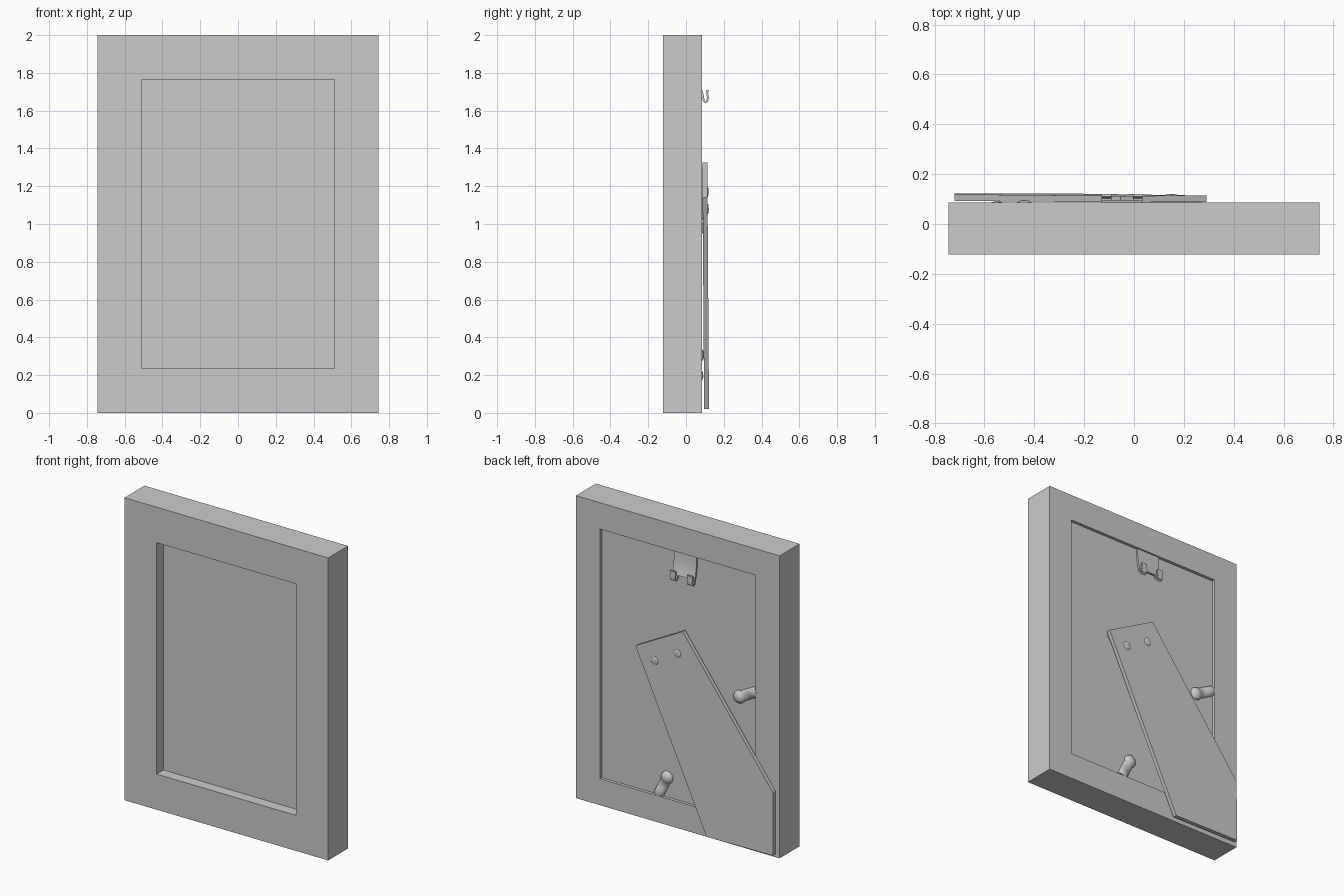
import bpy, bmesh, math
from mathutils import Vector

cube = bpy.data.objects.get("Cube")
if cube:
    bpy.data.objects.remove(cube, do_unlink=True)

grey = bpy.data.materials.new("plain grey")
grey.use_nodes = True
GREY = (0.6, 0.6, 0.6, 1)
grey.diffuse_color = GREY
grey.node_tree.nodes["Principled BSDF"].inputs["Base Color"].default_value = GREY

HALF_W, HEIGHT = 0.745, 2.0
FRONT, BACK, PANEL_BACK = -0.122, 0.086, 0.066


def finish(name, bm, smooth=None):
    bmesh.ops.recalc_face_normals(bm, faces=bm.faces)
    mesh = bpy.data.meshes.new(name)
    bm.to_mesh(mesh)
    bm.free()
    mesh.materials.append(grey)
    obj = bpy.data.objects.new(name, mesh)
    bpy.context.collection.objects.link(obj)
    if smooth:
        bpy.ops.object.select_all(action="DESELECT")
        obj.select_set(True)
        bpy.context.view_layer.objects.active = obj
        bpy.ops.object.shade_smooth_by_angle(angle=math.radians(smooth))
    return obj


def prism(bm, near, far):
    """Solid between two matching outlines."""
    a = [bm.verts.new(p) for p in near]
    b = [bm.verts.new(p) for p in far]
    bm.faces.new(a)
    bm.faces.new(b[::-1])
    for i in range(len(a)):
        j = (i + 1) % len(a)
        bm.faces.new((a[i], a[j], b[j], b[i]))


def ribbon(bm, path, thick, x0, x1):
    """Bent strip: a path of (y, z) points, thickened and extruded along x."""
    pts = [Vector(p) for p in path]
    left, right = [], []
    for i, p in enumerate(pts):
        d = (pts[min(i + 1, len(pts) - 1)] - pts[max(i - 1, 0)]).normalized()
        n = Vector((-d.y, d.x)) * thick / 2
        left.append(p + n)
        right.append(p - n)
    outline = left + right[::-1]
    prism(bm, [(x0, p.x, p.y) for p in outline], [(x1, p.x, p.y) for p in outline])


# Frame with its front and back panels: rectangular rings of (margin, depth)
bm = bmesh.new()
rings = []
for m, y in ((0.235, -0.05), (0.235, FRONT), (0, FRONT), (0, BACK),
             (0.175, BACK), (0.175, PANEL_BACK)):
    x, lo, hi = HALF_W - m, m, HEIGHT - m
    rings.append([bm.verts.new(p) for p in ((-x, y, lo), (x, y, lo), (x, y, hi), (-x, y, hi))])
for a, b in zip(rings, rings[1:]):
    for i in range(4):
        j = (i + 1) % 4
        bm.faces.new((a[i], a[j], b[j], b[i]))
bm.faces.new(rings[0])
bm.faces.new(rings[-1])
finish("frame", bm)

# Folded stand leg, leaning slightly outward toward the foot
outline = ((0.29, 1.14), (-0.055, 1.325), (-0.72, 0.44), (-0.72, 0.025), (-0.235, 0.02))


def leg_y(z):
    return 0.122 - 0.009 * z / 1.3


bm = bmesh.new()
prism(bm, [(x, leg_y(z) - 0.026, z) for x, z in outline],
      [(x, leg_y(z), z) for x, z in outline])
finish("stand_leg", bm)

# Hinge block joining the leg to the panel
bm = bmesh.new()
hinge = ((0.27, 1.13), (-0.05, 1.30), (-0.12, 1.2), (0.2, 1.03))
prism(bm, [(x, PANEL_BACK - 0.01, z) for x, z in hinge], [(x, 0.1, z) for x, z in hinge])
finish("stand_hinge", bm)


def dome(bm, x, y, z, radius, height):
    """Flattened ball facing the back."""
    made = bmesh.ops.create_uvsphere(bm, u_segments=16, v_segments=10, radius=radius)
    for v in made["verts"]:
        v.co = (x + v.co.x, y + v.co.y * height / radius, z + v.co.z)


# Rivets on the leg
bm = bmesh.new()
for x, z in ((0.15, 1.08), (-0.015, 1.17)):
    dome(bm, x, leg_y(z), z, 0.027, 0.006)
finish("rivets", bm, 40)

# Turn clips holding the panel: a round knob and a wavy half-round arm
for name, knob, tip in (("side_clip", (-0.44, 0.98), (-0.572, 1.05)),
                        ("bottom_clip", (0.09, 0.305), (0.155, 0.175))):
    bm = bmesh.new()
    dome(bm, knob[0], PANEL_BACK, knob[1], 0.042, 0.03)
    k, t = Vector(knob), Vector(tip)
    side = (t - k).orthogonal().normalized() * 0.034
    steps, rows = 8, []
    for i in range(steps + 1):
        f = i / steps
        c = k.lerp(t, f)
        rise = 0.019 + 0.007 * math.cos(f * math.tau * 1.2)
        row = []
        for s in range(7):
            ang = math.pi * s / 6
            p = c + side * math.cos(ang)
            row.append(bm.verts.new((p.x, PANEL_BACK + rise * math.sin(ang), p.y)))
        rows.append(row)
    for a, b in zip(rows, rows[1:]):
        for s in range(6):
            bm.faces.new((a[s], a[s + 1], b[s + 1], b[s]))
    bm.faces.new(rows[-1])
    finish(name, bm, 40)

# Hanger: strap under the top rail ending in two curled prongs
strap = ((0.07, 1.825), (0.072, 1.76), (0.08, 1.71), (0.09, 1.675))
curl = ((0.09, 1.675), (0.093, 1.655), (0.102, 1.643), (0.112, 1.65),
        (0.116, 1.67), (0.112, 1.69), (0.115, 1.71))
bm = bmesh.new()
ribbon(bm, strap, 0.012, -0.13, 0.035)
for x in (-0.13, -0.005):
    ribbon(bm, curl, 0.01, x, x + 0.04)
finish("hanger", bm, 40)
